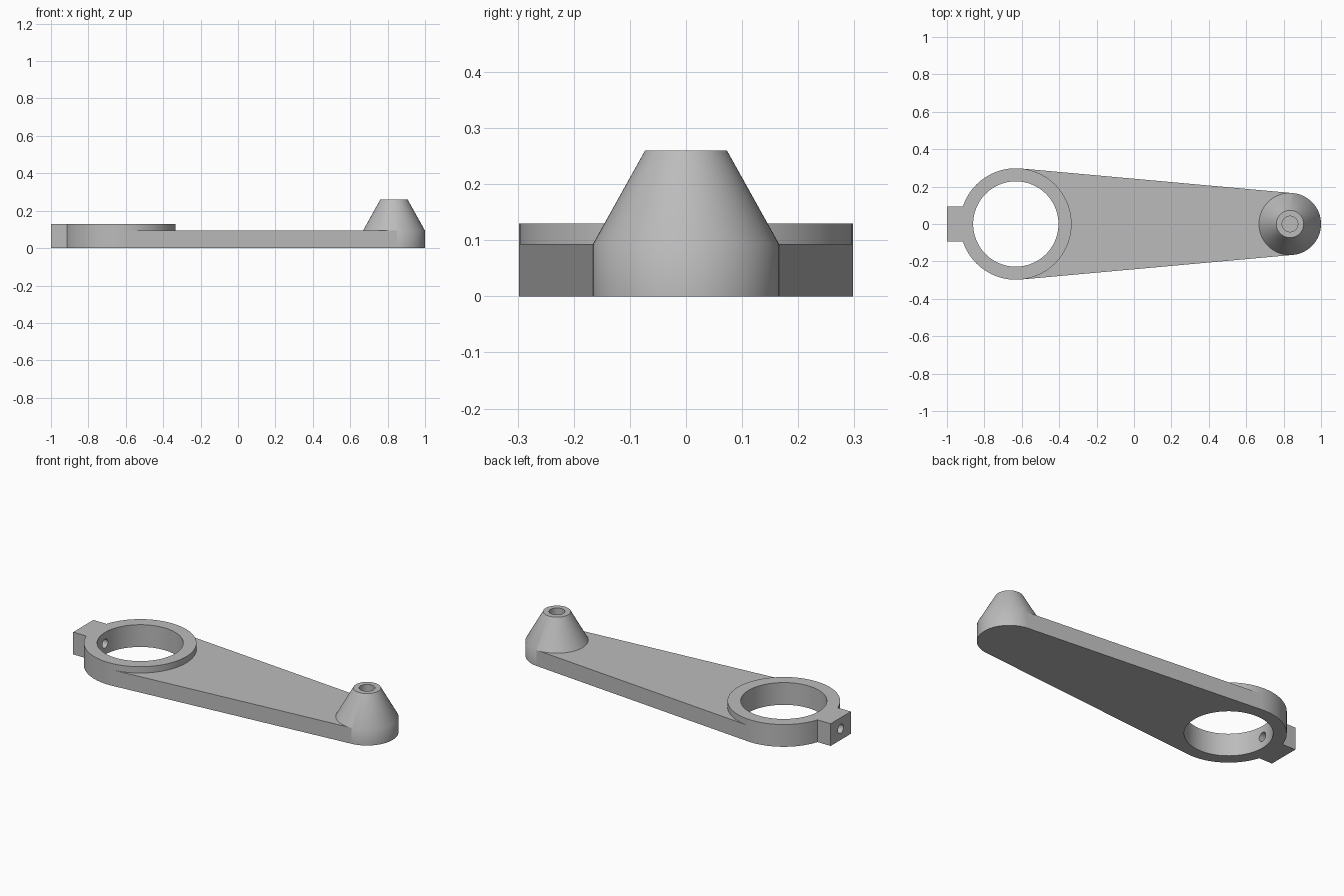
import bpy, bmesh, math
from mathutils import Matrix, Vector

cube = bpy.data.objects.get("Cube")
if cube:
    bpy.data.objects.remove(cube, do_unlink=True)

RING_X, RING_R, BORE_R, RING_H = -0.632, 0.298, 0.228, 0.13
BOSS_X, BOSS_R, BOSS_TOP_R, BOSS_H = 0.834, 0.166, 0.073, 0.26
ARM_H = 0.093

metal = bpy.data.materials.new("grey metal")
metal.use_nodes = True
colour = (0.5, 0.5, 0.5, 1)
metal.diffuse_color = colour
metal.node_tree.nodes["Principled BSDF"].inputs["Base Color"].default_value = colour


def finish(bm, name):
    bmesh.ops.recalc_face_normals(bm, faces=bm.faces)
    mesh = bpy.data.meshes.new(name)
    bm.to_mesh(mesh)
    bm.free()
    mesh.materials.append(metal)
    obj = bpy.data.objects.new(name, mesh)
    bpy.context.collection.objects.link(obj)
    return obj


def prism(name, outline, z0, z1):
    bm = bmesh.new()
    face = bm.faces.new([bm.verts.new((x, y, z0)) for x, y in outline])
    top = bmesh.ops.extrude_face_region(bm, geom=[face])["geom"]
    verts = [v for v in top if isinstance(v, bmesh.types.BMVert)]
    bmesh.ops.translate(bm, verts=verts, vec=(0, 0, z1 - z0))
    return finish(bm, name)


def cylinder(name, x, radius, z0, z1, sides=96):
    step = math.tau / sides
    return prism(name, [(x + radius * math.cos(i * step), radius * math.sin(i * step))
                        for i in range(sides)], z0, z1)


def lathe(name, x, profile, sides=64):
    bm = bmesh.new()
    verts = [bm.verts.new((r, 0, z)) for r, z in profile]
    edges = [bm.edges.new(pair) for pair in zip(verts, verts[1:])]
    bmesh.ops.spin(bm, geom=verts + edges, cent=(0, 0, 0), axis=(0, 0, 1),
                   angle=math.tau, steps=sides, use_duplicate=False)
    bmesh.ops.remove_doubles(bm, verts=bm.verts, dist=1e-5)
    bmesh.ops.translate(bm, verts=bm.verts, vec=(x, 0, 0))
    return finish(bm, name)


def combine(target, tool, operation):
    mod = target.modifiers.new(tool.name, 'BOOLEAN')
    mod.operation, mod.object, mod.solver = operation, tool, 'EXACT'
    bpy.context.view_layer.objects.active = target
    bpy.ops.object.modifier_apply(modifier=mod.name)
    bpy.data.objects.remove(tool, do_unlink=True)


# Tapered arm, tangent to the ring and the boss
tangent = math.acos((RING_R - BOSS_R) / (BOSS_X - RING_X))
ends = [(x + r * math.cos(tangent), r * math.sin(tangent))
        for x, r in ((RING_X, RING_R), (BOSS_X, BOSS_R))]
arm = prism("crank_arm", ends + [(x, -y) for x, y in reversed(ends)], 0, ARM_H)

# Ring and clamp tab
combine(arm, cylinder("ring", RING_X, RING_R, 0, RING_H), 'UNION')
tab = [(-1, -0.093), (-0.8, -0.093), (-0.8, 0.093), (-1, 0.093)]
combine(arm, prism("tab", tab, 0, RING_H), 'UNION')

# Conical boss with a blind hole
boss = [(0, 0), (BOSS_R, 0), (BOSS_R, ARM_H), (BOSS_TOP_R, BOSS_H),
        (0.042, BOSS_H), (0.042, 0.12), (0, 0.12)]
combine(arm, lathe("boss", BOSS_X, boss), 'UNION')

# Bore and set screw hole
combine(arm, cylinder("bore", RING_X, BORE_R, -0.1, 0.3), 'DIFFERENCE')
screw = cylinder("screw_hole", 0, 0.026, -0.2, 0.2, 24)
screw.data.transform(Matrix.Translation(Vector((-0.95, 0, RING_H / 2)))
                     @ Matrix.Rotation(math.pi / 2, 4, 'Y'))
combine(arm, screw, 'DIFFERENCE')

# Smooth round walls, crisp rims
bpy.ops.object.select_all(action='DESELECT')
arm.select_set(True)
bpy.context.view_layer.objects.active = arm
bpy.ops.object.shade_smooth_by_angle(angle=math.radians(30))
weighted = arm.modifiers.new("flat_faces", 'WEIGHTED_NORMAL')
weighted.keep_sharp = True
